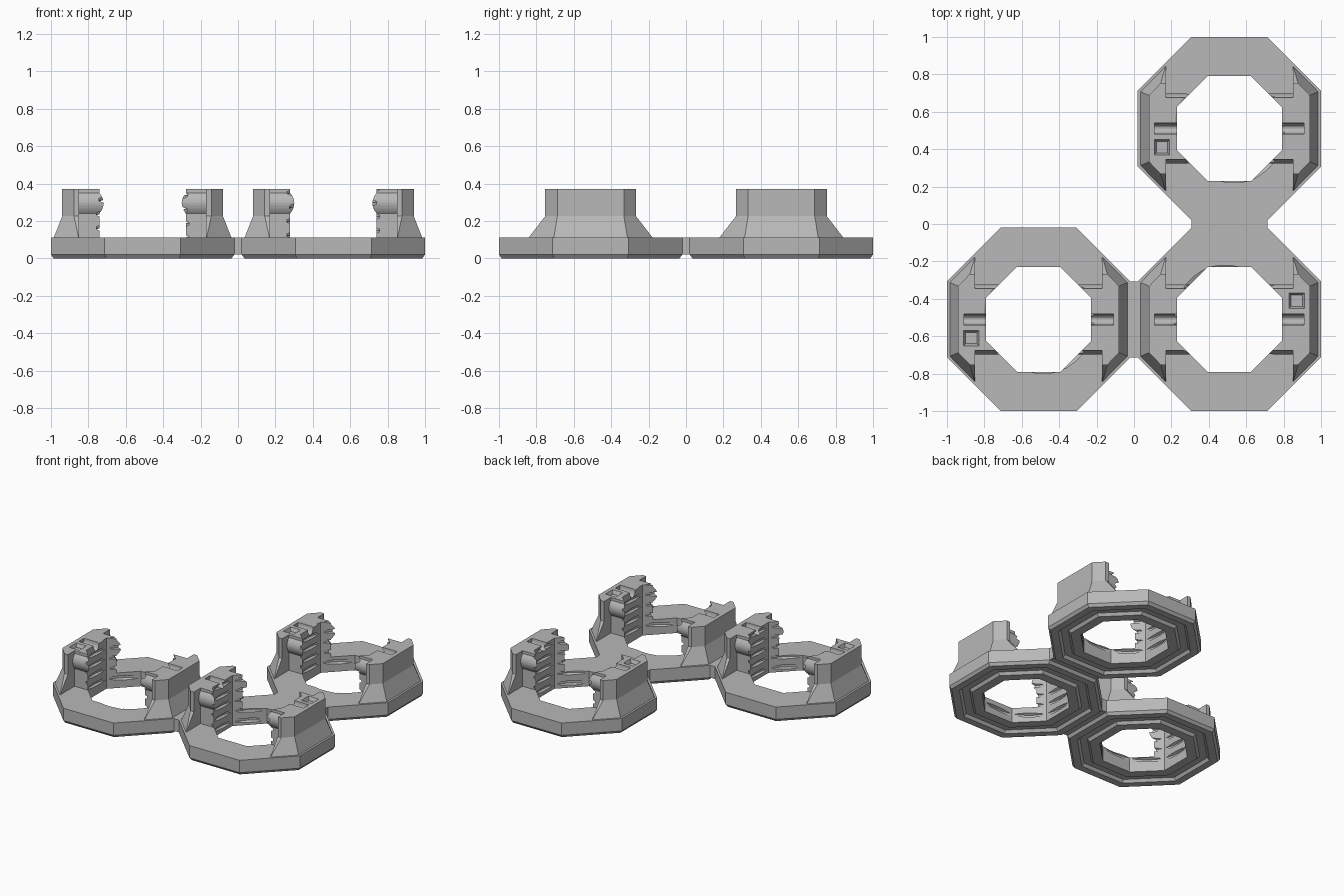
import bpy, bmesh, math

cube = bpy.data.objects.get("Cube")
if cube:
    bpy.data.objects.remove(cube, do_unlink=True)

grey = bpy.data.materials.new("plain_grey")
grey.use_nodes = True
grey.diffuse_color = (0.48, 0.48, 0.48, 1)
grey.node_tree.nodes["Principled BSDF"].inputs["Base Color"].default_value = (0.48, 0.48, 0.48, 1)

HOLE, OUTER = 0.28, 0.49          # apothems of the octagons
BASE_TOP, CLIP_TOP = 0.11, 0.37
CENTRE = 0.51


def make(name, loops, closed=False):
    """Skin a list of equal point loops; cap the ends unless closed."""
    n = len(loops[0])
    verts = [p for loop in loops for p in loop]
    count = len(loops)
    faces = []
    for i in range(count if closed else count - 1):
        j = (i + 1) % count
        for k in range(n):
            m = (k + 1) % n
            faces.append((i * n + k, i * n + m, j * n + m, j * n + k))
    if not closed:
        faces += [tuple(range(n)), tuple((count - 1) * n + k for k in range(n))]
    mesh = bpy.data.meshes.new(name)
    mesh.from_pydata(verts, [], faces)
    bm = bmesh.new()
    bm.from_mesh(mesh)
    bmesh.ops.recalc_face_normals(bm, faces=bm.faces)
    bm.to_mesh(mesh)
    bm.free()
    mesh.materials.append(grey)
    ob = bpy.data.objects.new(name, mesh)
    bpy.context.collection.objects.link(ob)
    return ob


def octagon(apothem, z):
    r = apothem / math.cos(math.pi / 8)
    return [(r * math.cos(a), r * math.sin(a), z)
            for a in (math.pi / 8 + i * math.pi / 4 for i in range(8))]


def combine(ob, steps):
    """Apply a list of (operation, object) booleans to ob."""
    for op, other in steps:
        mod = ob.modifiers.new(op, "BOOLEAN")
        mod.operation, mod.object, mod.solver = op, other, "EXACT"
    bpy.context.view_layer.update()
    deps = bpy.context.evaluated_depsgraph_get()
    mesh = bpy.data.meshes.new_from_object(ob.evaluated_get(deps))
    ob.modifiers.clear()
    ob.data = mesh


def side_polygon(face_x, corner_y, end_x, end_y, z):
    half = [(face_x, corner_y), (end_x, end_y), (0.34, end_y)]
    return [(x, y, z) for x, y in half] + [(x, -y, z) for x, y in reversed(half)]


# Base ring: stepped profile carried round the octagon
profile = [(HOLE, BASE_TOP), (OUTER, BASE_TOP), (OUTER, 0.02), (0.475, 0),
           (0.425, 0), (0.41, 0.02), (0.36, 0.02), (0.345, 0), (HOLE, 0)]
base = make("base_ring", [octagon(a, z) for a, z in profile], closed=True)

# Helical thread cutter
PITCH, STEPS = 0.075, 36
groove = [(0.262, -0.024), (0.298, -0.007), (0.298, 0.007), (0.262, 0.024)]
start = math.radians(-60)
loops = []
for i in range(int(STEPS * 5.3)):
    a = start + 2 * math.pi * i / STEPS
    z0 = 0.03 + PITCH * i / STEPS
    loops.append([(r * math.cos(a), r * math.sin(a), z0 + z) for r, z in groove])
thread = make("thread_cutter", loops)
bore = make("bore_cutter", [octagon(HOLE, z) for z in (-0.1, 0.6)])

# Upright clip on the +x side: flared outer wall
wall_levels = [(0.475, 0.197, 0.342, 0.332, 0.1), (0.475, 0.197, 0.342, 0.332, BASE_TOP),
               (0.43, 0.178, 0.367, 0.243, 0.225), (0.43, 0.178, 0.367, 0.243, CLIP_TOP)]


def jaw_side():
    """Half section of the jaw, with its rounded detent."""
    pts = [(0.165, 0.1)]
    for i in range(9):
        t = i / 4 - 1
        pts.append((0.165 + 0.022 * (1 - t * t), 0.295 + 0.055 * t))
    return pts + [(0.165, CLIP_TOP)]


section = jaw_side() + [(-y, z) for y, z in reversed(jaw_side())]

# Rounded channel cut into the top of the clip
channel = make("channel_cutter", [
    [(x, 0.03 * math.cos(a), CLIP_TOP + 0.05 * math.sin(a))
     for a in (2 * math.pi * i / 24 for i in range(24))] for x in (0.2, 0.4)])

# Square tapered pocket
pocket = make("pocket_cutter", [
    [(0.36 + s * u, 0.10 + s * v, z) for u, v in ((-1, -1), (1, -1), (1, 1), (-1, 1))]
    for s, z in ((0.03, 0.345), (0.041, CLIP_TOP), (0.041, 0.4))])

# The mirrored clip gets the pocket; both are threaded after placing
clips = []
helpers = [thread, bore, channel, pocket]
for name, turn in (("plain_clip", False), ("pocket_clip", True)):
    clip = make(name, [side_polygon(*lv) for lv in wall_levels])
    jaw = make("clip_jaw", [[(x, y, z) for y, z in section] for x in (0.18, 0.355)])
    helpers.append(jaw)
    steps = [("UNION", jaw), ("DIFFERENCE", channel)]
    if turn:
        steps.append(("DIFFERENCE", pocket))
    combine(clip, steps)
    if turn:
        for v in clip.data.vertices:
            v.co.x, v.co.y = -v.co.x, -v.co.y
    combine(clip, [("DIFFERENCE", bore), ("DIFFERENCE", thread)])
    clips.append(clip)
combine(base, [("DIFFERENCE", thread)])

for ob in helpers:
    bpy.data.objects.remove(ob, do_unlink=True)

# Three copies of the ring and its clips; one is turned half round
places = [("left_back", 1, 1, 0), ("left_front", 1, -1, math.pi), ("right_front", -1, -1, 0)]
for part in [base] + clips:
    for place, sx, sy, angle in places:
        copy = bpy.data.objects.new(place + "_" + part.name, part.data)
        copy.location = (sx * CENTRE, sy * CENTRE, 0)
        copy.rotation_euler.z = angle
        bpy.context.collection.objects.link(copy)
    bpy.data.objects.remove(part, do_unlink=True)


# Bridges joining neighbouring rings
def bridge(name, cx, cy, hx, hy):
    make(name, [[(cx + hx * u, cy + hy * v, z)
                 for u, v in ((-1, -1), (1, -1), (1, 1), (-1, 1))] for z in (0.02, BASE_TOP)])


bridge("front_bridge", 0, -CENTRE, 0.02, 0.203)
bridge("side_bridge", CENTRE, 0, 0.203, 0.02)
